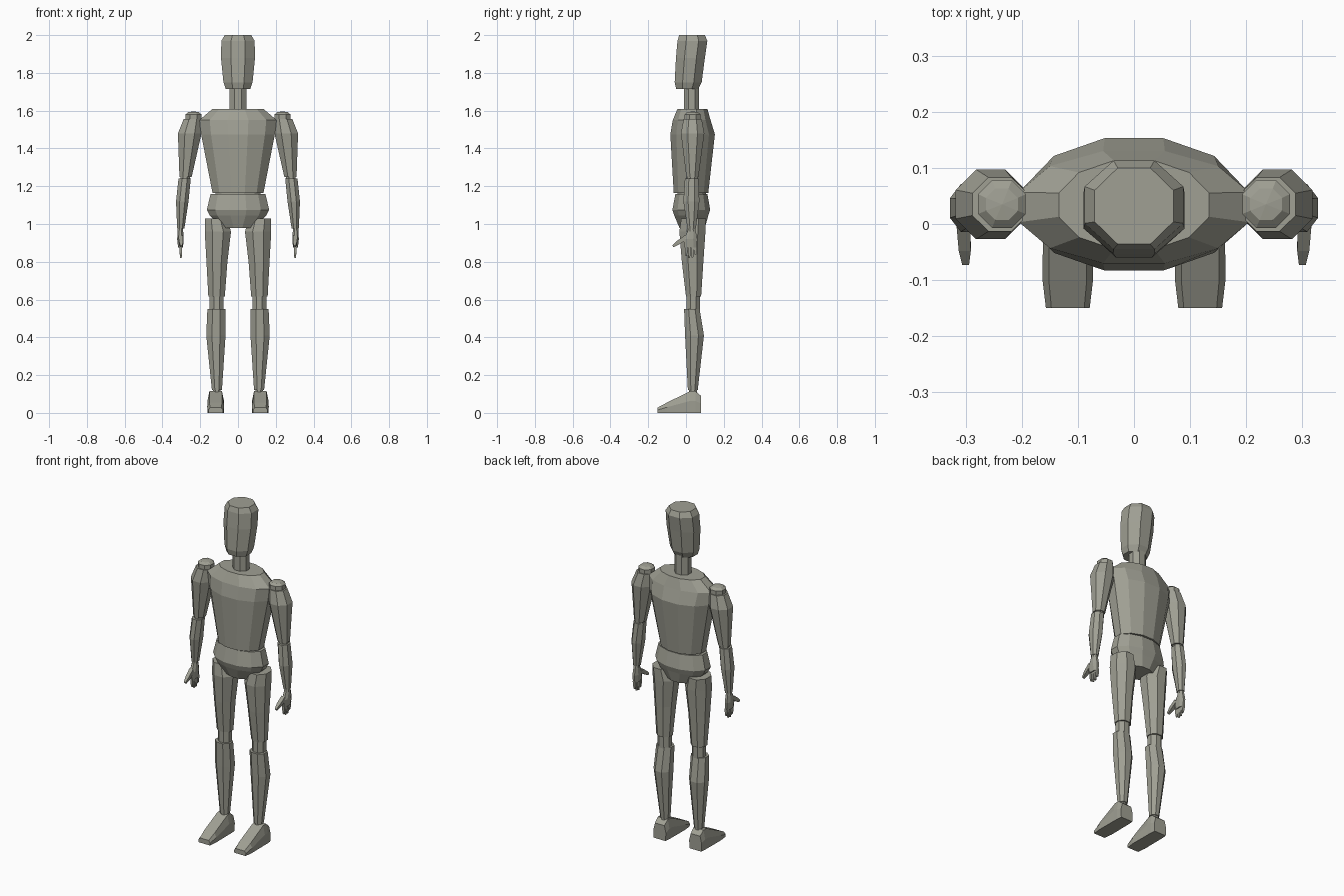
import bpy, bmesh
from math import pi, cos, sin
from mathutils import Vector

cube = bpy.data.objects.get("Cube")
if cube:
    bpy.data.objects.remove(cube, do_unlink=True)

mat = bpy.data.materials.new("warm_grey")
mat.use_nodes = True
GREY = (0.35, 0.35, 0.295, 1)
mat.diffuse_color = GREY
mat.node_tree.nodes["Principled BSDF"].inputs["Base Color"].default_value = GREY


def skin(name, loops):
    """Bridge a stack of equal point loops and cap both ends."""
    bm = bmesh.new()
    rows = [[bm.verts.new(p) for p in loop] for loop in loops]
    n = len(rows[0])
    for a, b in zip(rows, rows[1:]):
        for i in range(n):
            j = (i + 1) % n
            bm.faces.new((a[i], a[j], b[j], b[i]))
    bm.faces.new(rows[0][::-1])
    bm.faces.new(rows[-1])
    bmesh.ops.remove_doubles(bm, verts=bm.verts, dist=0.0005)
    bmesh.ops.recalc_face_normals(bm, faces=bm.faces)
    mesh = bpy.data.meshes.new(name)
    bm.to_mesh(mesh)
    bm.free()
    mesh.materials.append(mat)
    obj = bpy.data.objects.new(name, mesh)
    bpy.context.collection.objects.link(obj)
    return obj


def limb(name, rings, sides=8, side=1):
    """Loft flat-sided rings given as (z, x min, x max, y min, y max)."""
    k = 1 / cos(pi / sides)
    loops = []
    for z, x0, x1, y0, y1 in rings:
        loop = []
        for i in range(sides):
            a = (2 * i + 1) * pi / sides
            loop.append((side * ((x0 + x1) / 2 + (x1 - x0) / 2 * k * cos(a)),
                         (y0 + y1) / 2 + (y1 - y0) / 2 * k * sin(a), z))
        loops.append(loop)
    return skin(name, loops)


def centred(name, rings, sides):
    return limb(name, [(z, -w, w, y0, y1) for z, w, y0, y1 in rings], sides)


def finger(name, start, end, r0, r1, side):
    """Tapered four-sided digit between two points."""
    a, b = Vector(start), Vector(end)
    d = (b - a).normalized()
    u = Vector((1, 0, 0))
    v = d.cross(u).normalized()
    loops = []
    for p, r in ((a, r0), (a.lerp(b, 0.6), r0 * 0.9), (b, r1)):
        pts = [p + u * r * i + v * r * j for i, j in ((1, 1), (-1, 1), (-1, -1), (1, -1))]
        loops.append([(side * q.x, q.y, q.z) for q in pts])
    return skin(name, loops)


# Head, neck and trunk
centred("head", [(1.715, .065, -.052, .065), (1.75, .077, -.06, .083),
                 (1.88, .09, -.053, .1), (1.97, .088, -.045, .113),
                 (2.0, .07, -.036, .1)], 8)
centred("neck", [(1.58, .045, -.01, .07), (1.74, .045, -.01, .07)], 8)
centred("chest", [(1.165, .135, -.065, .118), (1.475, .195, -.083, .153),
                  (1.55, .205, -.07, .13), (1.61, .134, -.045, .113)], 12)
centred("waist", [(1.12, .12, -.045, .105), (1.2, .12, -.045, .105)], 12)
centred("pelvis", [(.98, .088, -.035, .1), (1.045, .15, -.062, .118),
                   (1.075, .165, -.072, .128), (1.16, .145, -.056, .113)], 12)

for label, s in (("left", 1), ("right", -1)):
    # Leg
    limb(label + "_thigh", [(.615, .07, .157, 0, .08), (.8, .056, .167, -.022, .092),
                            (.96, .037, .176, -.035, .103),
                            (1.03, .06, .176, -.025, .105)], side=s)
    limb(label + "_knee", [(.53, .076, .15, .003, .073), (.63, .076, .15, .003, .073)], side=s)
    limb(label + "_shin", [(.12, .085, .138, .01, .062), (.41, .066, .168, -.005, .095),
                           (.55, .066, .162, -.01, .072)], side=s)
    limb(label + "_ankle", [(.09, .092, .132, .015, .057), (.14, .092, .132, .015, .057)], side=s)

    # Foot, skinned from heel to toe
    loops = []
    for y, w, h in ((.08, .041, .09), (.05, .044, .115), (.022, .044, .115),
                    (-.1, .045, .055), (-.15, .039, .028)):
        half = [(w * .95, 0), (w, h * .55), (w * .75, h)]
        outline = half + [(-x, z) for x, z in reversed(half)]
        loops.append([(s * (.118 + x), y, z) for x, z in outline])
    skin(label + "_foot", loops)

    # Arm, with a pointed cap on the shoulder
    limb(label + "_shoulder_cap", [(1.53, .193, .278, -.007, .078), (1.58, .193, .278, -.007, .078),
                                   (1.592, .207, .264, .007, .063),
                                   (1.596, .235, .235, .035, .035)], side=s)
    limb(label + "_upper_arm", [(1.25, .245, .31, .002, .066), (1.48, .193, .318, -.027, .097),
                                (1.555, .19, .288, -.013, .083)], side=s)
    limb(label + "_elbow", [(1.22, .255, .305, .008, .06), (1.27, .255, .305, .008, .06)], side=s)
    limb(label + "_forearm", [(.975, .284, .322, .008, .052), (1.12, .262, .328, -.014, .071),
                              (1.24, .25, .315, -.006, .066)], side=s)

    # Hand
    limb(label + "_palm", [(.875, .291, .317, -.008, .058), (.92, .288, .322, -.014, .06),
                           (.96, .29, .32, .008, .052), (.985, .292, .318, .014, .046)], side=s)
    finger(label + "_thumb", (.304, .0, .93), (.3, -.07, .882), .012, .006, s)
    for i, tip in enumerate((.83, .82, .823, .838)):
        y = .001 + i * .0165
        finger(f"{label}_finger_{i + 1}", (.304, y, .885), (.302, y, tip), .0075, .004, s)
